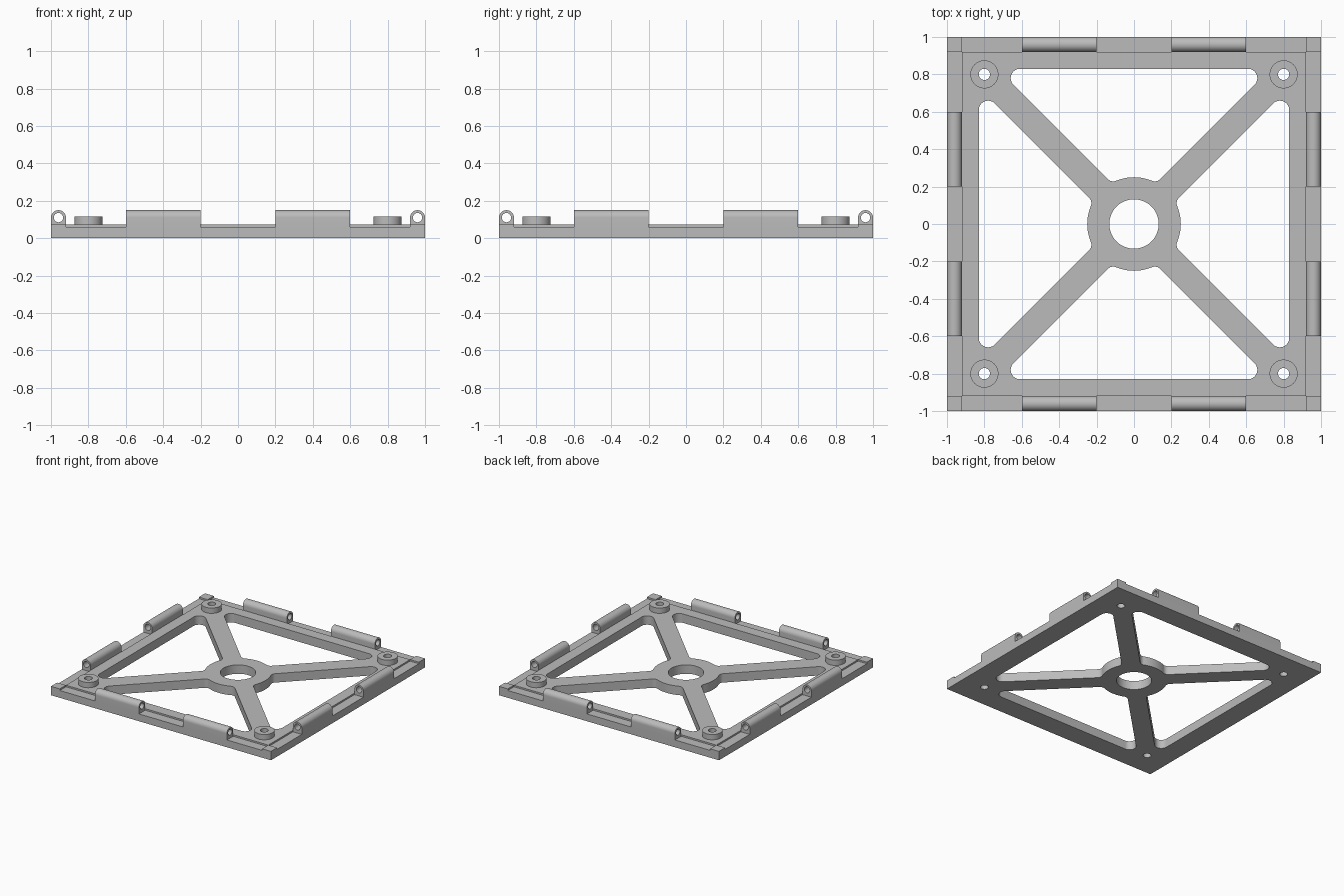
import bpy, bmesh
from math import pi, sin, cos, asin, sqrt, atan2
from mathutils import Matrix, Vector

cube = bpy.data.objects.get("Cube")
if cube:
    bpy.data.objects.remove(cube)

GREY = bpy.data.materials.new("matte grey")
GREY.use_nodes = True
COLOUR = (0.5, 0.5, 0.5, 1)
GREY.diffuse_color = COLOUR
GREY.node_tree.nodes["Principled BSDF"].inputs["Base Color"].default_value = COLOUR

HALF, INNER, OPENING = 1.0, 0.92, 0.83     # outer edge, rim step, window edge
RIM_Z, PLATE_Z, BOSS_Z = 0.06, 0.073, 0.117
HUB_R, HUB_HOLE, HUB_FILLET = 0.25, 0.132, 0.04
SPOKE, CORNER_R = 0.0707, 0.05             # spoke half width, window corner radius
BOSS_AT, BOSS_R, BOSS_HOLE = 0.8, 0.075, 0.03
BARREL_R, BARREL_HOLE, BARREL_Z = 0.04, 0.025, 0.11


def arc(cx, cy, r, a0, a1, n):
    return [(cx + r * cos(a0 + (a1 - a0) * i / n), cy + r * sin(a0 + (a1 - a0) * i / n))
            for i in range(n + 1)]


def circle(cx, cy, r, n=48):
    return arc(cx, cy, r, 0, 2 * pi, n)[:-1]


def square(h):
    return [(-h, -h), (h, -h), (h, h), (-h, h)]


def turned(points, quarter):
    m = Matrix.Rotation(quarter * pi / 2, 2)
    return [tuple(m @ Vector(p)) for p in points]


def extrude(name, loops, z0, z1, matrix=Matrix()):
    """Solid from a flat outline with holes, running from z0 to z1."""
    curve = bpy.data.curves.new(name, "CURVE")
    curve.dimensions = "2D"
    curve.fill_mode = "BOTH"
    curve.extrude = (z1 - z0) / 2
    for loop in loops:
        spline = curve.splines.new("POLY")
        spline.points.add(len(loop) - 1)
        for point, (x, y) in zip(spline.points, loop):
            point.co = (x, y, 0, 1)
        spline.use_cyclic_u = True
    temp = bpy.data.objects.new(name + " outline", curve)
    bpy.context.collection.objects.link(temp)
    bpy.context.view_layer.update()
    mesh = bpy.data.meshes.new_from_object(
        temp.evaluated_get(bpy.context.evaluated_depsgraph_get()))
    bpy.data.objects.remove(temp)
    bm = bmesh.new()
    bm.from_mesh(mesh)
    bmesh.ops.remove_doubles(bm, verts=bm.verts, dist=1e-5)
    bmesh.ops.translate(bm, verts=bm.verts, vec=(0, 0, (z0 + z1) / 2))
    bmesh.ops.transform(bm, matrix=matrix, verts=bm.verts)
    bmesh.ops.recalc_face_normals(bm, faces=bm.faces)
    bm.to_mesh(mesh)
    bm.free()
    mesh.name = name
    mesh.materials.clear()
    mesh.materials.append(GREY)
    obj = bpy.data.objects.new(name, mesh)
    bpy.context.collection.objects.link(obj)
    bpy.ops.object.select_all(action="DESELECT")
    obj.select_set(True)
    bpy.context.view_layer.objects.active = obj
    bpy.ops.object.shade_smooth_by_angle(angle=pi / 6)
    return obj


# Window between two spokes: rounded outer corners, filleted into the hub
fillet_dist = HUB_R + HUB_FILLET
tilt = pi / 4 - asin((SPOKE + HUB_FILLET) / fillet_dist)
fx, fy = fillet_dist * sin(tilt), fillet_dist * cos(tilt)
cy = OPENING - CORNER_R
cx = cy - (SPOKE + CORNER_R) * sqrt(2)
half = (arc(fx, fy, HUB_FILLET, atan2(-fy, -fx), -pi / 4, 8)
        + arc(cx, cy, CORNER_R, -pi / 4, pi / 2, 12))
hub_edge = arc(0, 0, HUB_R, pi / 2 + tilt, pi / 2 - tilt, 12)[1:-1]
window = hub_edge + half + [(-x, y) for x, y in reversed(half)]

# Plate with hub, spokes and holes
bosses = square(BOSS_AT)
holes = [circle(x, y, BOSS_HOLE, 32) for x, y in bosses]
extrude("base_plate", [square(INNER), circle(0, 0, HUB_HOLE)] + holes
        + [turned(window, q) for q in range(4)], 0, PLATE_Z)

# Lowered rim around the plate
extrude("outer_rim", [square(HALF), square(INNER)], 0, RIM_Z)

# Corner pads and screw bosses
mid = (HALF + INNER) / 2
pad = square((HALF - INNER) / 2)
for sx, sy, label in ((-1, -1, "front_right"), (1, -1, "front_left"),
                      (1, 1, "back_left"), (-1, 1, "back_right")):
    extrude("corner_pad_" + label, [[(x + sx * mid, y + sy * mid) for x, y in pad]],
            RIM_Z, PLATE_Z)
    bx, by = sx * BOSS_AT, sy * BOSS_AT
    extrude("screw_boss_" + label, [circle(bx, by, BOSS_R), circle(bx, by, BOSS_HOLE, 32)],
            PLATE_Z, BOSS_Z)

# Hinge barrels, two on each side; the profile is drawn upright and runs along the edge
barrel = ([(-BARREL_R, RIM_Z), (BARREL_R, RIM_Z)]
          + arc(0, BARREL_Z, BARREL_R, 0, pi, 24))
bore = circle(0, BARREL_Z, BARREL_HOLE, 32)
upright = Matrix(((0, 0, 1, 0), (1, 0, 0, -mid), (0, 1, 0, 0), (0, 0, 0, 1)))
for quarter, side in enumerate(("front", "left", "back", "right")):
    place = Matrix.Rotation(quarter * pi / 2, 4, "Z") @ upright
    for number, start in enumerate((-0.6, 0.2), 1):
        extrude(f"hinge_barrel_{side}_{number}", [barrel, bore], start, start + 0.4, place)
